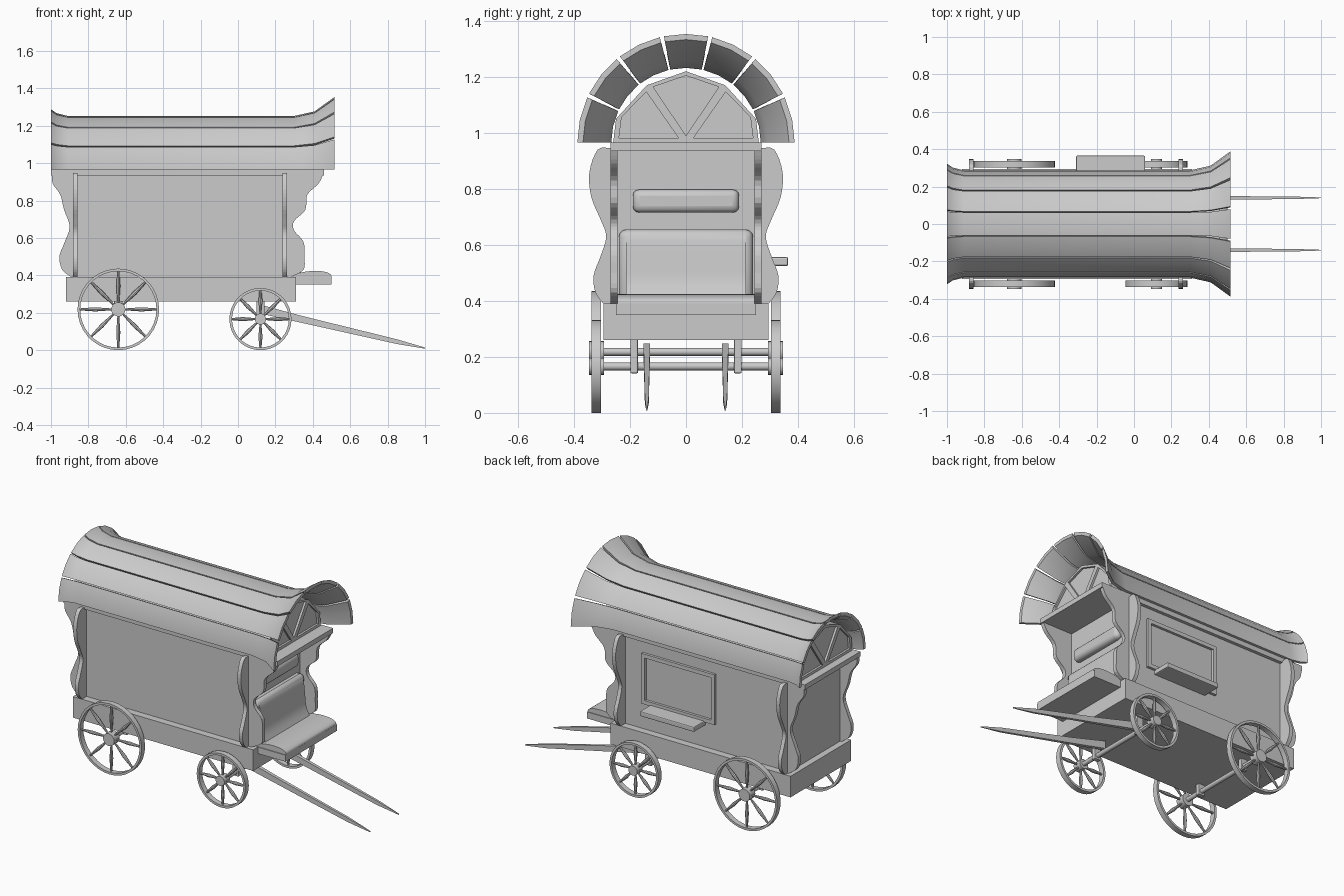
import bpy, bmesh
from math import sin, cos, pi, radians
from mathutils import Matrix, Vector

if "Cube" in bpy.data.objects:
    bpy.data.objects.remove(bpy.data.objects["Cube"])


def finish(name, bm, bevel=0, segs=3, smooth=False):
    bmesh.ops.recalc_face_normals(bm, faces=bm.faces)
    me = bpy.data.meshes.new(name)
    bm.to_mesh(me)
    bm.free()
    ob = bpy.data.objects.new(name, me)
    bpy.context.collection.objects.link(ob)
    if bevel:
        m = ob.modifiers.new("bevel", 'BEVEL')
        m.width, m.segments = bevel, segs
    if smooth:
        bpy.ops.object.select_all(action='DESELECT')
        bpy.context.view_layer.objects.active = ob
        ob.select_set(True)
        bpy.ops.object.shade_smooth_by_angle(angle=radians(35))
    return ob


def loft(bm, rings, close=False):
    """Skin a list of vertex rings; cap the ends, or join last to first."""
    vs = [[bm.verts.new(p) for p in r] for r in rings]
    n = len(vs[0])
    pairs = list(zip(vs, vs[1:])) + ([(vs[-1], vs[0])] if close else [])
    for a, b in pairs:
        for i in range(n):
            j = (i + 1) % n
            bm.faces.new((a[i], a[j], b[j], b[i]))
    if not close:
        bm.faces.new(vs[0])
        bm.faces.new(vs[-1])


def box(name, x, y, z, **kw):
    bm = bmesh.new()
    loft(bm, [[(x[0], y[0], k), (x[1], y[0], k), (x[1], y[1], k), (x[0], y[1], k)] for k in z])
    return finish(name, bm, **kw)


def prism_x(name, pts, x, **kw):
    """Extrude a (y, z) outline along x."""
    bm = bmesh.new()
    loft(bm, [[(k, p, q) for p, q in pts] for k in x])
    return finish(name, bm, **kw)


def prism_y(name, pts, y, **kw):
    """Extrude an (x, z) outline along y."""
    bm = bmesh.new()
    loft(bm, [[(p, k, q) for p, q in pts] for k in y])
    return finish(name, bm, **kw)


def curve(pts, n=4):
    """Catmull-Rom through 2D points."""
    P = [Vector(p) for p in [pts[0]] + pts + [pts[-1]]]
    out = []
    for a, b, c, d in zip(P, P[1:], P[2:], P[3:]):
        for k in range(n):
            t = k / n
            out.append(tuple(0.5 * (2*b + (c-a)*t + (2*a-5*b+4*c-d)*t*t + (3*b-a-3*c+d)*t**3)))
    return out + [pts[-1]]


# chassis and cabin
box("chassis", (-0.92, 0.31), (-0.295, 0.295), (0.26, 0.39))
box("cabin", (-0.88, 0.25), (-0.25, 0.25), (0.39, 0.94))
box("ceiling_slab", (-1.0, 0.46), (-0.27, 0.27), (0.935, 0.965))

# scalloped corner brackets, pointing sideways and lengthways
side = curve([(0.27, 0.945), (0.315, 0.94), (0.345, 0.86), (0.338, 0.77), (0.305, 0.69), (0.285, 0.63),
              (0.305, 0.56), (0.33, 0.49), (0.323, 0.43), (0.295, 0.39)])
side += [(0.245, 0.39), (0.245, 0.945)]
front = curve([(0.455, 0.94), (0.43, 0.89), (0.37, 0.83), (0.36, 0.75), (0.30, 0.69), (0.30, 0.64),
               (0.35, 0.58), (0.355, 0.50), (0.35, 0.43), (0.28, 0.39)])
front += [(0.24, 0.39), (0.24, 0.94)]
rear = curve([(-0.995, 0.94), (-0.99, 0.89), (-0.95, 0.83), (-0.93, 0.75), (-0.90, 0.66), (-0.93, 0.57),
              (-0.955, 0.50), (-0.94, 0.43), (-0.89, 0.39)])
rear += [(-0.87, 0.39), (-0.87, 0.94)]
for s, nm in ((-1, "right"), (1, "left")):
    for x, end in ((-0.87, "rear"), (0.25, "front")):
        prism_x(f"{end}_{nm}_side_bracket", [(s * p, q) for p, q in side], (x - 0.012, x + 0.012))
    prism_y(f"front_{nm}_bracket", front, (s * 0.245, s * 0.27))
    prism_y(f"rear_{nm}_bracket", rear, (s * 0.245, s * 0.27))

# attic under the roof, with raised gable beams at both ends
gable = [(-0.26, 0.965), (-0.25, 1.05), (-0.14, 1.17), (0, 1.22), (0.14, 1.17), (0.25, 1.05), (0.26, 0.965)]
prism_x("attic", gable, (-0.94, 0.37))
for x, end in (((0.37, 0.383), "front"), ((-0.953, -0.94), "rear")):
    inner = [(p * 0.92, 0.982 + (q - 0.965) * 0.87) for p, q in gable]
    bm = bmesh.new()
    loft(bm, [[(k, *a) for k, a in ((x[0], g), (x[1], g), (x[1], i), (x[0], i))]
              for g, i in zip(gable, inner)], close=True)
    finish(end + "_gable_edge", bm)
    for s in (-1, 1):
        prism_x(f"{end}_gable_beam", [(0, 0.975), (s * 0.022, 0.975), (s * 0.148, 1.155), (s * 0.118, 1.165),
                                      (0, 0.99)], x)

# roof: seven curved planks, flared at both ends (x, radius, gap)
stations = [(-1.0, 0.323, 0.009), (-0.97, 0.302, 0.008), (-0.91, 0.287, 0.007), (0.30, 0.287, 0.007),
            (0.41, 0.312, 0.010), (0.515, 0.388, 0.015)]
step = pi / 7
for i in range(7):
    rings = []
    for x, r, gap in stations:
        a0 = i * step + (gap / 2 / r if i > 0 else 0)
        a1 = (i + 1) * step - (gap / 2 / r if i < 6 else 0)
        angs = [a0, (a0 + a1) / 2, a1]
        rings.append([(x, r * cos(a), 0.965 + r * sin(a)) for a in angs] +
                     [(x, (r - 0.02) * cos(a), 0.965 + (r - 0.02) * sin(a)) for a in reversed(angs)])
    bm = bmesh.new()
    loft(bm, rings)
    finish(f"roof_plank_{i + 1}", bm, smooth=True)

# driver's bench
box("bench_board", (0.27, 0.50), (-0.25, 0.25), (0.35, 0.39))
prism_y("seat_cushion", curve([(0.28, 0.385), (0.32, 0.41), (0.39, 0.423), (0.46, 0.42), (0.495, 0.405),
                               (0.50, 0.385)]), (-0.245, 0.245), smooth=True)
back = curve([(0.34, 0.41), (0.315, 0.47), (0.305, 0.56), (0.295, 0.63), (0.27, 0.655)])
prism_y("seat_back", back + [(0.24, 0.655), (0.24, 0.41)], (-0.215, 0.215), smooth=True)
box("seat_back_pad", (0.235, 0.295), (-0.24, 0.24), (0.40, 0.655), bevel=0.028, smooth=True)
box("head_rest", (0.235, 0.29), (-0.19, 0.19), (0.715, 0.798), bevel=0.024, smooth=True)

# window and shelf on the far side
wx, wz, t = (-0.38, 0.12), (0.55, 0.86), 0.024
box("window_sill", wx, (0.245, 0.266), (wz[0], wz[0] + t))
box("window_head", wx, (0.245, 0.266), (wz[1] - t, wz[1]))
for x in (wx[0], wx[1] - t):
    box("window_jamb", (x, x + t), (0.245, 0.266), (wz[0] + t, wz[1] - t))
box("window_shelf", (-0.31, 0.06), (0.245, 0.365), (0.525, 0.556), bevel=0.006, segs=2)


# wheels and axles
def wheel(name, x, y, r, hub):
    bm = bmesh.new()
    rings = []
    for k in range(36):
        a = 2 * pi * k / 36
        rings.append([(x + q * cos(a), y + w, r + q * sin(a))
                      for q, w in ((r, -0.017), (r, 0.017), (r - 0.014, 0.017), (r - 0.014, -0.017))])
    loft(bm, rings, close=True)
    center = Matrix.Translation((x, y, r))
    bmesh.ops.create_cone(bm, cap_ends=True, segments=20, radius1=hub, radius2=hub, depth=0.054,
                          matrix=center @ Matrix.Rotation(pi / 2, 4, 'X'))
    half = (r - hub) / 2
    for k in range(8):
        turn = center @ Matrix.Rotation(k * pi / 4, 4, 'Y')
        for d, r1, r2 in ((0.5, 0.005, 0.011), (1.5, 0.011, 0.005)):
            bmesh.ops.create_cone(bm, cap_ends=True, segments=8, radius1=r1, radius2=r2, depth=half,
                                  matrix=turn @ Matrix.Translation((0, 0, hub - 0.004 + d * half)))
    finish(name, bm, smooth=True)


for end, x, r, hub in (("rear", -0.64, 0.218, 0.038), ("front", 0.12, 0.166, 0.03)):
    wheel(end + "_right_wheel", x, -0.32, r, hub)
    wheel(end + "_left_wheel", x, 0.32, r, hub)
    bm = bmesh.new()
    bmesh.ops.create_cone(bm, cap_ends=True, segments=16, radius1=0.014, radius2=0.014, depth=0.66,
                          matrix=Matrix.Translation((x, 0, r)) @ Matrix.Rotation(pi / 2, 4, 'X'))
    finish(end + "_axle", bm, smooth=True)
    for y in (-0.185, 0.185):
        box(end + "_axle_hanger", (x - 0.022, x + 0.022), (y - 0.014, y + 0.014), (r - 0.025, 0.265),
            bevel=0.005, segs=2)

# draw shafts tapering to a point
for s, nm in ((-1, "right"), (1, "left")):
    bm = bmesh.new()
    loft(bm, [[(x, s * 0.14 + w, z0), (x, s * 0.14 - w, z0), (x, s * 0.14 - w, z1), (x, s * 0.14 + w, z1)]
              for x, w, z0, z1 in ((0.10, 0.012, 0.20, 0.248), (0.35, 0.010, 0.144, 0.181),
                                   (0.85, 0.007, 0.033, 0.058), (1.0, 0.002, 0.008, 0.014))])
    finish(nm + "_shaft", bm)
